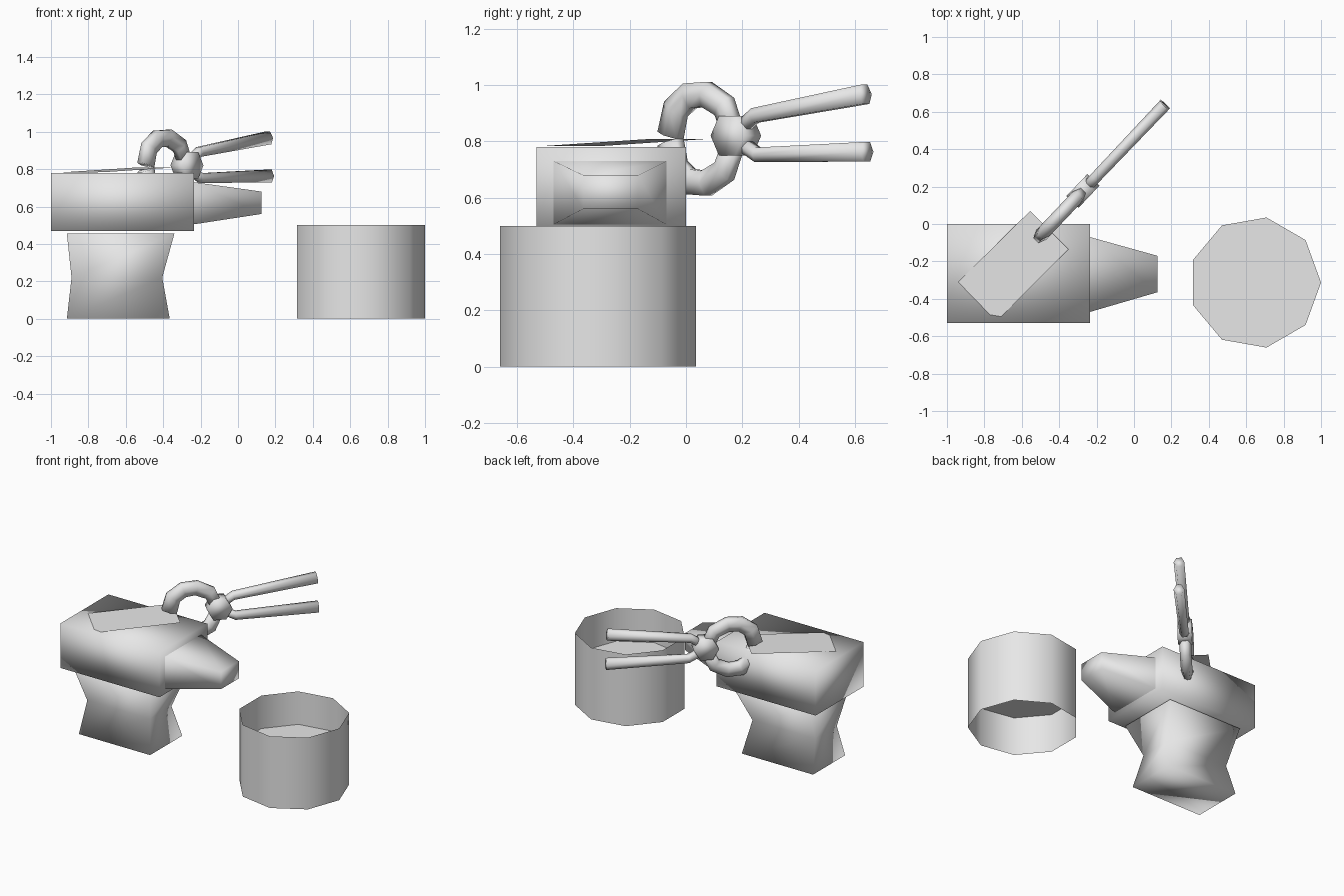
import bpy
import bmesh
from math import cos, sin, tau
from mathutils import Vector

if "Cube" in bpy.data.objects:
    bpy.data.objects.remove(bpy.data.objects["Cube"], do_unlink=True)

# Single grey metal
GREY = (0.8, 0.8, 0.8, 1.0)
metal = bpy.data.materials.new("plain_grey")
metal.use_nodes = True
metal.diffuse_color = GREY
metal.node_tree.nodes["Principled BSDF"].inputs["Base Color"].default_value = GREY


def loft(name, rings, cap_start=True, cap_end=True):
    """Join equal-sized rings of points into a smooth-shaded skin."""
    bm = bmesh.new()
    loops = [[bm.verts.new(p) for p in ring] for ring in rings]
    count = len(loops[0])
    for a, b in zip(loops, loops[1:]):
        for i in range(count):
            j = (i + 1) % count
            bm.faces.new((a[i], a[j], b[j], b[i]))
    if cap_start:
        bm.faces.new(loops[0])
    if cap_end:
        bm.faces.new(loops[-1])
    bmesh.ops.recalc_face_normals(bm, faces=bm.faces)
    mesh = bpy.data.meshes.new(name)
    bm.to_mesh(mesh)
    bm.free()
    mesh.materials.append(metal)
    for face in mesh.polygons:
        face.use_smooth = True
    obj = bpy.data.objects.new(name, mesh)
    bpy.context.collection.objects.link(obj)
    return obj


def rect_z(x0, x1, y0, y1, z):
    return [(x0, y0, z), (x1, y0, z), (x1, y1, z), (x0, y1, z)]


def rect_x(x, y0, y1, z0, z1):
    return [(x, y0, z0), (x, y1, z0), (x, y1, z1), (x, y0, z1)]


# Anvil: block, waisted base and tapering horn
loft("anvil_block", [rect_z(-1, -0.235, -0.53, 0, z) for z in (0.47, 0.78)])
loft("anvil_base", [
    rect_z(-0.915, -0.365, -0.447, -0.093, 0),
    rect_z(-0.89, -0.405, -0.39, -0.155, 0.22),
    rect_z(-0.915, -0.34, -0.49, -0.05, 0.455),
])
loft("anvil_horn", [
    rect_x(-0.235, -0.47, -0.07, 0.505, 0.73),
    rect_x(0.125, -0.365, -0.17, 0.56, 0.68),
], cap_start=False)


# Open nine-sided tub with a flat liquid surface inside
def tub_ring(z, radius=0.353, sides=9):
    return [(0.647 + radius * cos(tau * i / sides),
             -0.313 + radius * sin(tau * i / sides), z) for i in range(sides)]


loft("tub_wall", [tub_ring(0), tub_ring(0.5)], False, False)
loft("tub_liquid", [tub_ring(0.27)], cap_end=False)

# Flat blade resting on the anvil, rising towards the tongs
blade = [(-0.555, 0.07), (-0.94, -0.31), (-0.77, -0.485),
         (-0.71, -0.495), (-0.35, -0.135)]
loft("blade", [[(x, y, 0.824 + 0.033 * (x + y)) for x, y in blade]], cap_end=False)

# Tongs lie in a vertical plane turned across the anvil
ALONG = Vector((0.688, 0.725, 0))
SIDE = Vector((0.725, -0.688, 0))


def on_plane(y, z):
    return Vector((-0.441 + 0.949 * y, y, z))


def tube(name, path, radii, side_radii):
    """Six-sided tube along (y, z) points in the tongs plane."""
    points = [on_plane(y, z) for y, z in path]
    rings = []
    for i, p in enumerate(points):
        before, after = points[max(i - 1, 0)], points[min(i + 1, len(points) - 1)]
        across = SIDE.cross((after - before).normalized())
        rings.append([p + SIDE * side_radii[i] * cos(tau * k / 6)
                      + across * radii[i] * sin(tau * k / 6) for k in range(6)])
    return loft(name, rings)


# Curved jaws, mirrored about the gripping height
GRIP = 0.809
jaw = [(-0.055, 0.012), (-0.036, 0.105), (0.012, 0.152),
       (0.072, 0.158), (0.136, 0.115), (0.165, 0.03)]
for label, sign in (("upper", 1), ("lower", -1)):
    tube(label + "_jaw", [(y, GRIP + sign * h) for y, h in jaw],
         [0.056, 0.056, 0.054, 0.052, 0.05, 0.045], [0.037] * 6)

# Handles
thick = [0.028, 0.03, 0.04]
tube("upper_handle", [(0.195, 0.845), (0.245, 0.892), (0.636, 0.967)], thick, [0.03, 0.03, 0.034])
tube("lower_handle", [(0.195, 0.795), (0.255, 0.752), (0.642, 0.763)], thick, [0.03, 0.03, 0.034])

# Hexagonal pivot
pivot = on_plane(0.177, 0.82)
loft("tongs_pivot", [
    [pivot + SIDE * s + ALONG * 0.081 * cos(tau * k / 6)
     + Vector((0, 0, 0.081 * sin(tau * k / 6))) for k in range(6)]
    for s in (-0.045, 0.045)])
